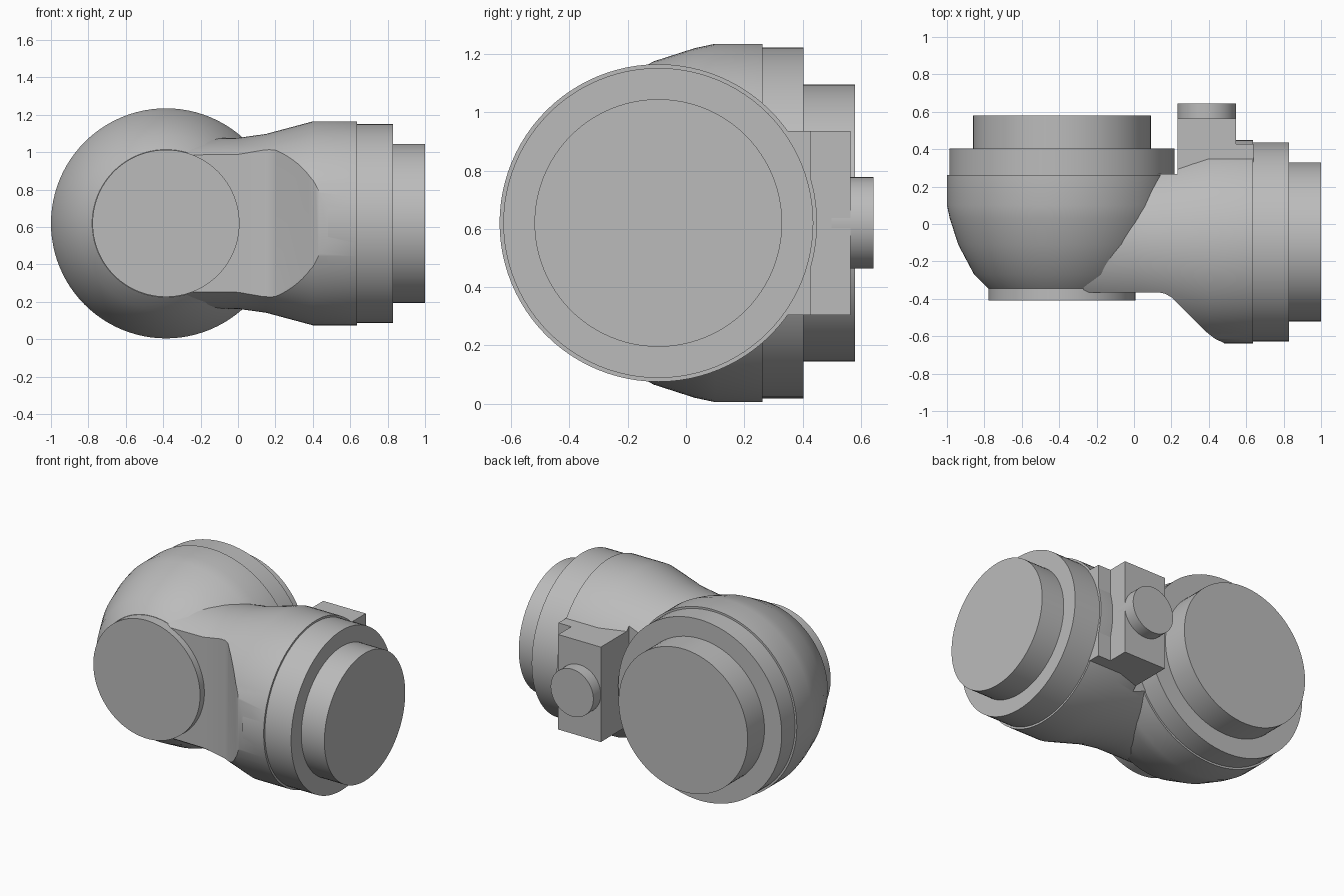
import bpy, bmesh, math
from mathutils import Matrix, Vector

cube = bpy.data.objects.get("Cube")
if cube:
    bpy.data.objects.remove(cube, do_unlink=True)

MID_Z = 0.62      # height of both main axes
BOWL_X = -0.385   # axis of the bowl housing, along y
ARM_Y = -0.095    # axis of the arm housing, along x

grey = bpy.data.materials.new("plain grey")
grey.use_nodes = True
colour = (0.5, 0.5, 0.5, 1)
grey.diffuse_color = colour
grey.node_tree.nodes["Principled BSDF"].inputs["Base Color"].default_value = colour


def finish(name, bm):
    bmesh.ops.recalc_face_normals(bm, faces=bm.faces)
    mesh = bpy.data.meshes.new(name)
    bm.to_mesh(mesh)
    bm.free()
    obj = bpy.data.objects.new(name, mesh)
    bpy.context.collection.objects.link(obj)
    mesh.materials.append(grey)
    return obj


def activate(obj):
    bpy.ops.object.select_all(action="DESELECT")
    obj.select_set(True)
    bpy.context.view_layer.objects.active = obj


def smooth(obj):
    activate(obj)
    bpy.ops.object.shade_smooth_by_angle(angle=math.radians(30))


def lathe(name, profile, axis, centre, steps=96):
    """Turn (radius, position) pairs about the x or y axis, with closed ends."""
    direction = Vector((1, 0, 0)) if axis == "x" else Vector((0, 1, 0))
    bm = bmesh.new()
    rings = []
    for radius, along in profile:
        ring = []
        for i in range(steps):
            spoke = Matrix.Rotation(math.tau * i / steps, 3, direction) @ Vector((0, 0, radius))
            ring.append(bm.verts.new(Vector(centre) + direction * along + spoke))
        rings.append(ring)
    for a, b in zip(rings, rings[1:]):
        for i in range(steps):
            j = (i + 1) % steps
            bm.faces.new((a[i], a[j], b[j], b[i]))
    bm.faces.new(rings[0])
    bm.faces.new(rings[-1])
    return finish(name, bm)


def prism(name, outline, low, high):
    """Extrude an outline in plan upwards."""
    bm = bmesh.new()
    face = bm.faces.new([bm.verts.new((x, y, low)) for x, y in outline])
    top = bmesh.ops.extrude_face_region(bm, geom=[face])["geom"]
    verts = [v for v in top if isinstance(v, bmesh.types.BMVert)]
    bmesh.ops.translate(bm, verts=verts, vec=(0, 0, high - low))
    return finish(name, bm)


def cut(obj, cutter):
    activate(obj)
    mod = obj.modifiers.new("cut", "BOOLEAN")
    mod.operation = "DIFFERENCE"
    mod.solver = "EXACT"
    mod.object = cutter
    bpy.ops.object.modifier_apply(modifier=mod.name)
    bpy.data.objects.remove(cutter, do_unlink=True)


# Bowl housing with its rear shoulder and rear boss
bowl = lathe("bowl_housing", [
    (0.395, -0.345), (0.47, -0.27), (0.555, -0.11), (0.6, 0.03), (0.615, 0.1),
    (0.615, 0.263), (0.602, 0.263), (0.602, 0.403), (0.475, 0.403), (0.475, 0.58),
], "y", (BOWL_X, 0, MID_Z))
smooth(bowl)

# Front cover disc
smooth(lathe("front_cover", [(0.393, -0.41), (0.393, -0.3)], "y", (BOWL_X, 0, MID_Z)))

# Arm housing with its collar and end boss
arm = lathe("arm_housing", [
    (0.455, -0.27), (0.457, 0), (0.478, 0.15), (0.545, 0.4), (0.545, 0.637),
    (0.532, 0.637), (0.532, 0.83), (0.425, 0.83), (0.425, 1.0),
], "x", (0, ARM_Y, MID_Z))

# Flattened front of the arm, curving out towards the collar
cut(arm, prism("front_cutter", [
    (-0.6, -0.365), (0.13, -0.365), (0.165, -0.372), (0.2, -0.392),
    (0.39, -0.58), (0.435, -0.615), (0.48, -0.635), (0.5, -0.9), (-0.6, -0.9),
], -0.2, 1.5))
# Flattened back of the arm, next to the bowl
cut(arm, prism("back_cutter", [
    (-0.6, 0.268), (0.232, 0.268), (0.232, 0.9), (-0.6, 0.9)], -0.2, 1.5))
smooth(arm)

# Stepped terminal block on the back of the arm
prism("rear_block", [
    (0.232, 0.1), (0.64, 0.1), (0.64, 0.428), (0.545, 0.428),
    (0.545, 0.565), (0.232, 0.565)], MID_Z - 0.316, MID_Z + 0.316)

# Round button on the block
smooth(lathe("rear_button", [(0.157, 0.5), (0.157, 0.643)], "y", (0.389, 0, MID_Z), 64))
